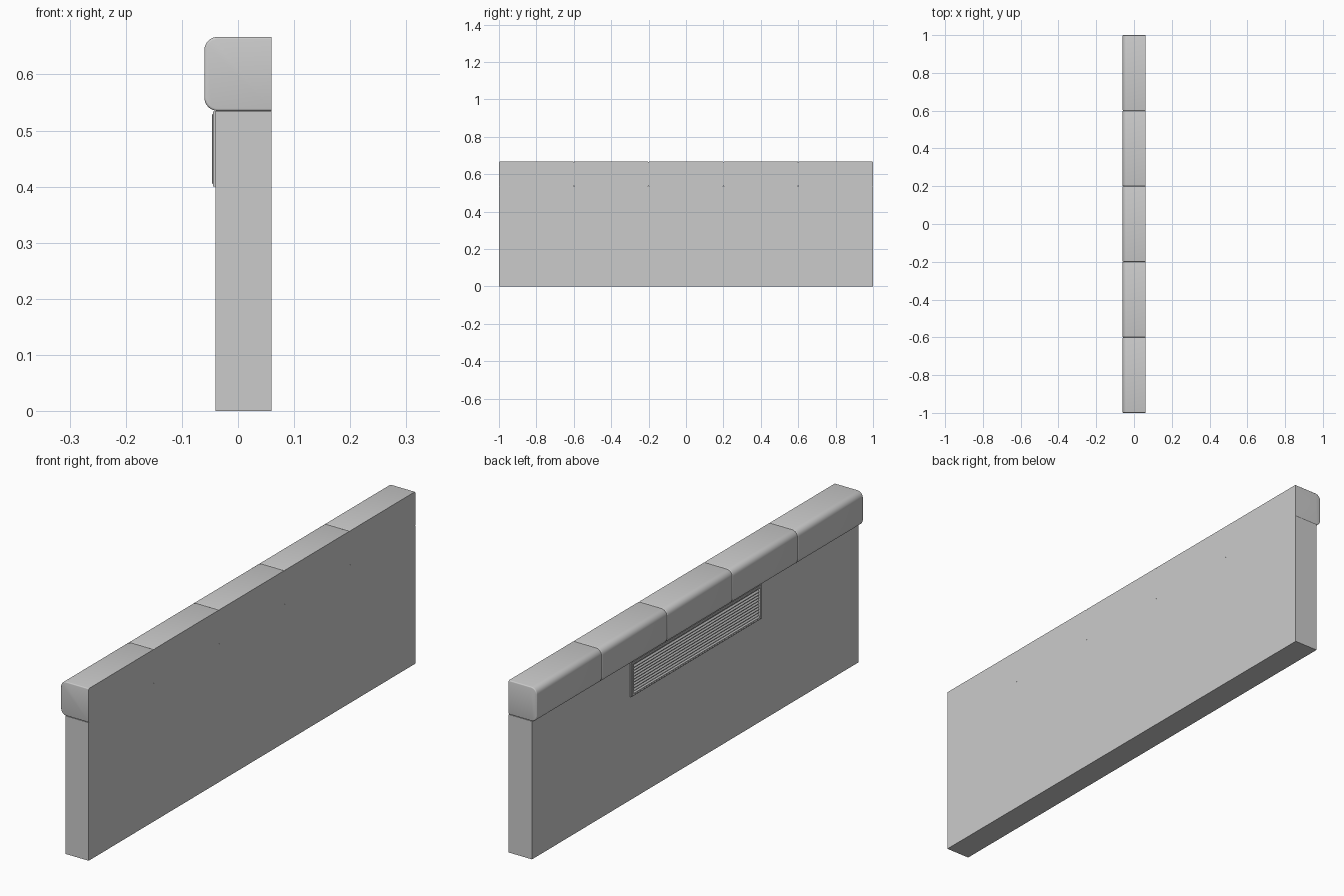
import bpy, bmesh, math

cube = bpy.data.objects.get("Cube")
if cube:
    bpy.data.objects.remove(cube, do_unlink=True)

grey = bpy.data.materials.new("plain grey")
grey.use_nodes = True
colour = (0.6, 0.6, 0.6, 1)
grey.diffuse_color = colour
grey.node_tree.nodes["Principled BSDF"].inputs["Base Color"].default_value = colour

LENGTH, BACK, WALL_X = 2.0, 0.06, -0.04
SEAM, TOP, NOSE = 0.535, 0.667, -0.06


def loft(name, rings, caps=True, smooth=False):
    """Join equal closed rings of points into one surface."""
    bm = bmesh.new()
    loops = [[bm.verts.new(p) for p in ring] for ring in rings]
    n = len(loops[0])
    for a, b in zip(loops, loops[1:]):
        for i in range(n):
            j = (i + 1) % n
            bm.faces.new((a[i], a[j], b[j], b[i]))
    if caps:
        bm.faces.new(loops[0])
        bm.faces.new(loops[-1])
    bmesh.ops.recalc_face_normals(bm, faces=bm.faces)
    mesh = bpy.data.meshes.new(name)
    bm.to_mesh(mesh)
    bm.free()
    mesh.materials.append(grey)
    ob = bpy.data.objects.new(name, mesh)
    bpy.context.collection.objects.link(ob)
    if smooth:
        bpy.ops.object.select_all(action='DESELECT')
        ob.select_set(True)
        bpy.context.view_layer.objects.active = ob
        bpy.ops.object.shade_smooth_by_angle(angle=math.radians(35))
    return ob


def prism(name, profile, y0, y1):
    return loft(name, [[(x, y, z) for x, z in profile] for y in (y0, y1)])


# Wall panel
prism("wall_panel", [(WALL_X, 0), (BACK, 0), (BACK, SEAM), (WALL_X, SEAM)],
      -LENGTH / 2, LENGTH / 2)


# Padded coping: five blocks, nose corners rounded, ends eased except at the back
def coping_ring(y, inset, radius=0.024, steps=8):
    r = radius - inset
    pts = [(BACK, y, TOP - inset)]
    for cz, start in ((TOP - radius, 90), (SEAM + radius, 180)):
        for k in range(steps + 1):
            a = math.radians(start + 90 * k / steps)
            pts.append((NOSE + radius + r * math.cos(a), y, cz + r * math.sin(a)))
    pts.append((BACK, y, SEAM + inset))
    return pts


EASE, BLOCKS = 0.004, 5
for i in range(BLOCKS):
    y0 = -LENGTH / 2 + i * LENGTH / BLOCKS
    y1 = y0 + LENGTH / BLOCKS
    angles = [math.radians(a) for a in (0, 30, 60, 90)]
    ease = [(EASE * (1 - math.cos(a)), EASE * (1 - math.sin(a))) for a in angles]
    rings = [coping_ring(y0 + dy, d) for d, dy in
             [(EASE - dz, EASE - dw) for dz, dw in ease]]
    rings = [coping_ring(y0 + dy, inset) for dy, inset in ease]
    rings += [coping_ring(y1 - dy, inset) for dy, inset in reversed(ease)]
    loft(f"coping_block_{i + 1}", rings, smooth=True)

# Vent frame: raised rim with a sloping inner edge
HALF, LOW, HIGH = 0.4, 0.4, 0.534


def frame_ring(inset, rise):
    x, h = WALL_X - rise, HALF - inset
    return [(x, -h, LOW + inset), (x, h, LOW + inset),
            (x, h, HIGH - inset), (x, -h, HIGH - inset)]


loft("vent_frame", [frame_ring(*p) for p in
                    ((0, 0), (0, 0.0045), (0.004, 0.0045), (0.006, 0.0065),
                     (0.011, 0.0065), (0.016, 0.0005), (0.016, 0))], caps=False)

# Vent louvres: wedge slats that shed downwards
SLATS, RIM = 9, 0.016
pitch = (HIGH - LOW - 2 * RIM) / SLATS
for i in range(SLATS):
    z = LOW + RIM + i * pitch
    prism(f"vent_slat_{i + 1}",
          [(WALL_X, z), (WALL_X - 0.0045, z + 0.1 * pitch),
           (WALL_X - 0.0045, z + 0.3 * pitch), (WALL_X, z + 0.85 * pitch)],
          -HALF + RIM, HALF - RIM)
